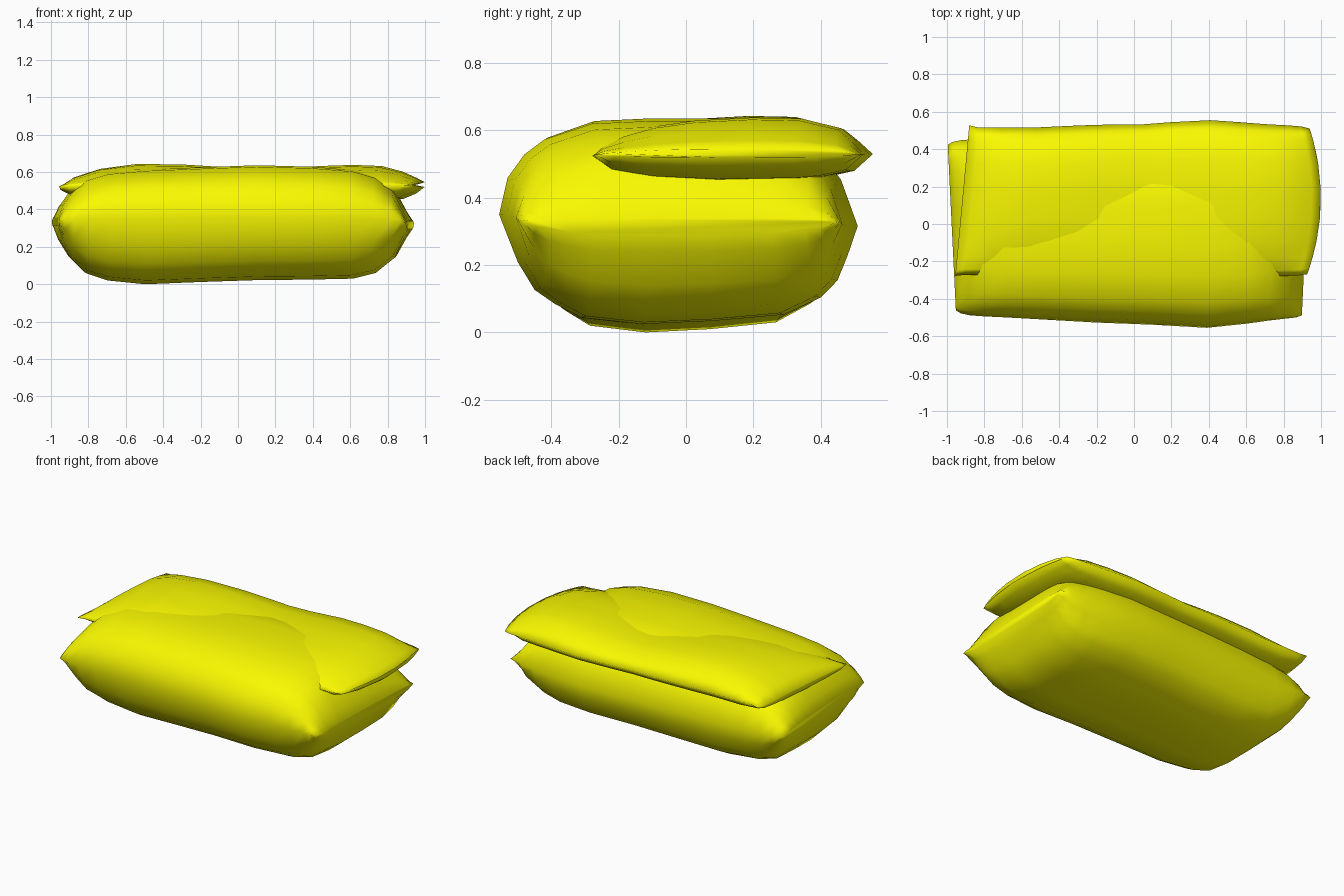
import bpy, bmesh

yellow = bpy.data.materials.new("yellow")
yellow.diffuse_color = (0.95, 0.95, 0.0, 1)


def cushion(name, profile, zmid, stations, shear):
    """Loft a side profile (y, z) along x; stations are (x, y scale, bottom z, top z)."""
    zmax = max(z for _, z in profile)
    zmin = min(z for _, z in profile)
    bm = bmesh.new()
    rings = []
    for x, ys, lo, hi in stations:
        mid = min(max(zmid, lo), hi)
        ring = []
        for y, z in profile:
            if z > zmid:
                zz = mid + (hi - mid) * (z - zmid) / (zmax - zmid)
            else:
                zz = mid - (mid - lo) * (zmid - z) / (zmid - zmin)
            ring.append(bm.verts.new((shear(x, y * ys), y * ys, zz)))
        rings.append(ring)
    n = len(profile)
    for a, b in zip(rings, rings[1:]):
        for i in range(n):
            j = (i + 1) % n
            bm.faces.new((a[i], a[j], b[j], b[i]))
    bm.faces.new(rings[0])
    bm.faces.new(rings[-1])
    bmesh.ops.recalc_face_normals(bm, faces=bm.faces)
    for f in bm.faces:
        f.smooth = True
    me = bpy.data.meshes.new(name)
    bm.to_mesh(me)
    bm.free()
    me.materials.append(yellow)
    ob = bpy.data.objects.new(name, me)
    bpy.context.collection.objects.link(ob)
    return ob


# Large lower cushion
cushion(
    "lower_cushion",
    [(-.555, .35), (-.53, .46), (-.48, .53), (-.42, .575), (-.28, .622), (-.1, .63),
     (.1, .63), (.22, .612), (.32, .575), (.4, .53), (.46, .455), (.51, .315),
     (.48, .22), (.45, .14), (.4, .085), (.29, .03), (.08, .01), (-.13, 0),
     (-.31, .02), (-.39, .065), (-.45, .11), (-.5, .2)],
    .33,
    [(-.975, .83, .31, .36), (-.95, .86, .23, .42), (-.9, .88, .14, .49),
     (-.82, .89, .06, .56), (-.7, .9, .02, .595), (-.5, .92, 0, .613),
     (-.2, .95, .012, .625), (.1, .97, .022, .636), (.4, 1, .025, .628),
     (.62, .96, .03, .61), (.74, .93, .06, .575), (.84, .91, .14, .5),
     (.89, .9, .24, .4), (.92, .88, .29, .34)],
    lambda x, y: x * (1 + .05 * y))

# Thin upper cushion resting toward the back, with a sagging middle
cushion(
    "upper_cushion",
    [(-.292, .525), (-.26, .555), (-.19, .588), (-.1, .615), (.03, .634), (.2, .643),
     (.35, .64), (.47, .61), (.51, .575), (.555, .53), (.5, .48), (.42, .462),
     (.35, .455), (.1, .45), (-.1, .46), (-.23, .48)],
    .528,
    [(-.93, .95, .495, .525), (-.88, .93, .465, .575), (-.75, .93, .45, .617),
     (-.55, .93, .45, .643), (-.3, .95, .45, .64), (-.1, .96, .45, .628),
     (.05, .96, .45, .618), (.2, .98, .45, .617), (.43, 1, .45, .632),
     (.6, .98, .45, .638), (.75, .96, .45, .632), (.86, .95, .455, .602),
     (.93, .94, .485, .57), (.975, .92, .52, .545)],
    lambda x, y: x * (1 - .1 * y) if x < 0 else
    x * (1.025 - .45 * (y - .14) ** 2))
